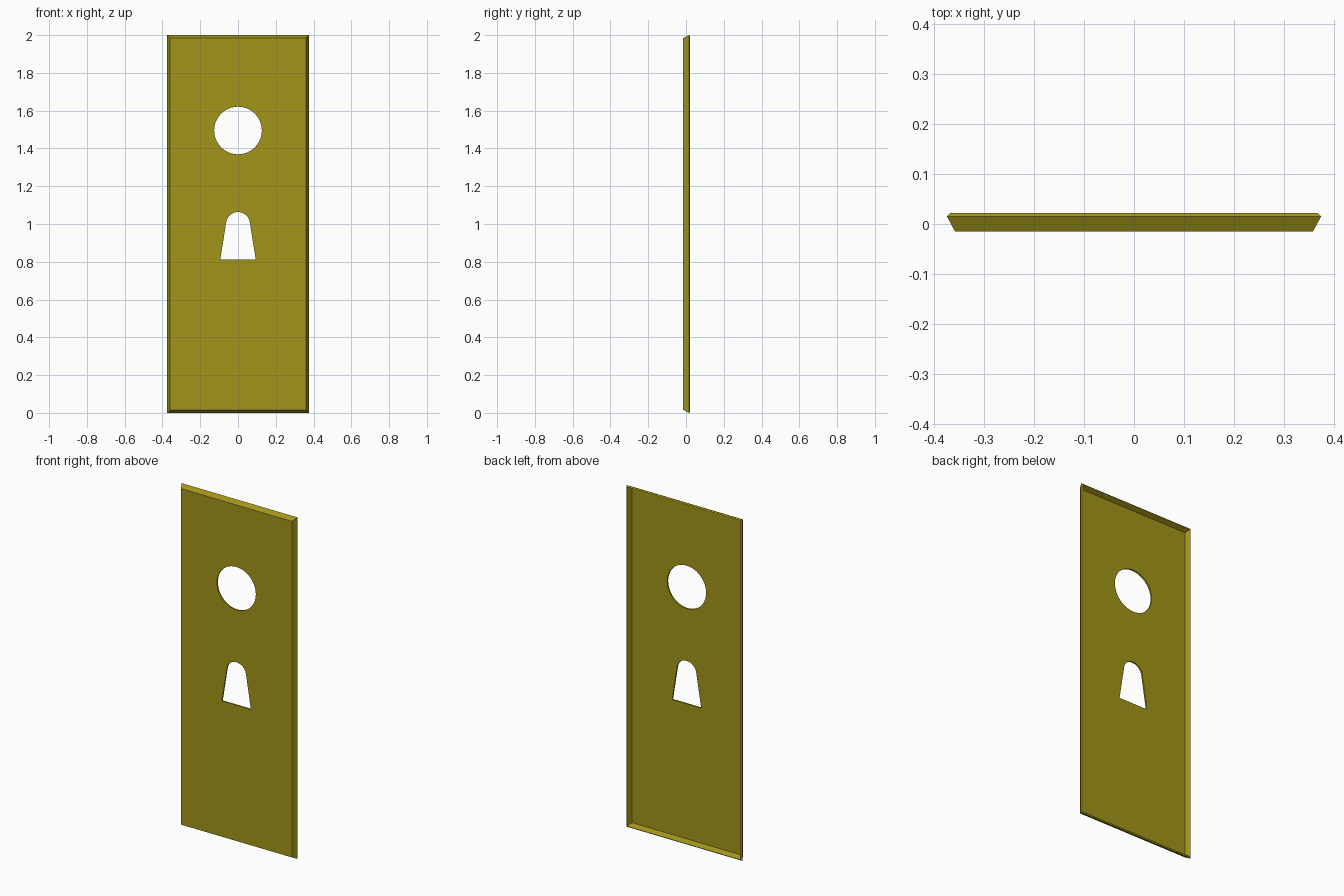
import bpy, bmesh
from math import sin, cos, pi

if "Cube" in bpy.data.objects:
    bpy.data.objects.remove(bpy.data.objects["Cube"])

HALF_W, HEIGHT = 0.375, 2.0      # outer (rear) size of the plate
INSET, FRONT, BACK = 0.016, -0.015, 0.015
SHEET = 0.009                    # sheet metal thickness


def arc(cz, r, start, end, n):
    return [(r * cos(start + (end - start) * i / n),
             cz + r * sin(start + (end - start) * i / n)) for i in range(n + 1)]


def rect(inset):
    w = HALF_W - inset
    return [(-w, inset), (w, inset), (w, HEIGHT - inset), (-w, HEIGHT - inset)]


def loop(bm, pts, y):
    vs = [bm.verts.new((x, y, z)) for x, z in pts]
    es = [bm.edges.new((vs[i - 1], vs[i])) for i in range(len(vs))]
    return vs, es


bm = bmesh.new()

# Front panel outline with the round spindle hole and the keyhole
border, edges = loop(bm, rect(INSET), FRONT)
spindle = arc(1.495, 0.126, 0, 2 * pi, 48)[:-1]
keyhole = arc(1.0, 0.063, 0.15, pi - 0.15, 20) + [(-0.094, 0.811), (0.094, 0.811)]
for pts in (spindle, keyhole):
    edges += loop(bm, pts, FRONT)[1]
bmesh.ops.triangle_fill(bm, use_beauty=True, use_dissolve=False,
                        edges=edges, normal=(0, -1, 0))

# Flange sloping out and back all round
rim, _ = loop(bm, rect(0), BACK)
for i in range(4):
    bm.faces.new((border[i - 1], border[i], rim[i], rim[i - 1]))
bmesh.ops.recalc_face_normals(bm, faces=bm.faces)
panel = max(bm.faces, key=lambda f: abs(f.normal.y))
if panel.normal.y > 0:
    bmesh.ops.reverse_faces(bm, faces=bm.faces)

mesh = bpy.data.meshes.new("lock_plate")
bm.to_mesh(mesh)
bm.free()
plate = bpy.data.objects.new("lock_plate", mesh)
bpy.context.collection.objects.link(plate)

# Sheet thickness grows inwards
solid = plate.modifiers.new("sheet_thickness", 'SOLIDIFY')
solid.thickness = SHEET
solid.offset = -1
solid.use_even_offset = True

# Brass
brass = bpy.data.materials.new("brass")
brass.diffuse_color = (0.36, 0.30, 0.01, 1)
brass.use_nodes = True
brass.node_tree.nodes["Principled BSDF"].inputs["Base Color"].default_value = brass.diffuse_color
mesh.materials.append(brass)
